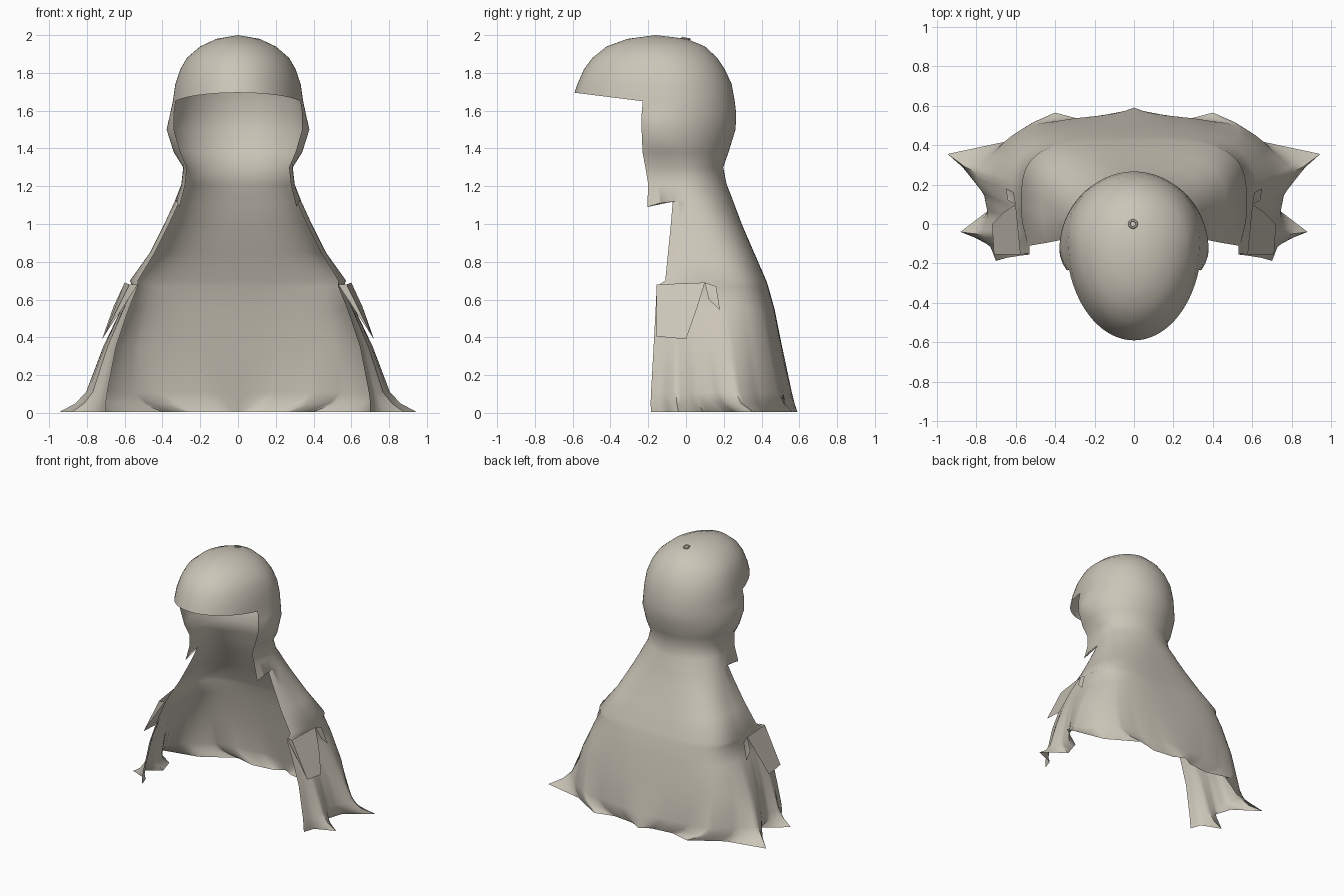
import bpy, bmesh, math
from mathutils import Vector

if "Cube" in bpy.data.objects:
    bpy.data.objects.remove(bpy.data.objects["Cube"])

cloth = bpy.data.materials.new("pale_cloth")
cloth.diffuse_color = (0.60, 0.56, 0.48, 1)
cloth.use_nodes = True
cloth.node_tree.nodes["Principled BSDF"].inputs["Base Color"].default_value = cloth.diffuse_color

SIDE = 0.64          # share of a half section that lies behind the widest point
N = 50               # columns from the middle of the back to the front edge
M = 16               # extra columns closing the brim at the front

# Ragged hem, half outline: (share along section, x, y)
HEM = [(0, 0, .59), (.08, .08, .545), (.2, .25, .525), (.32, .40, .565), (.48, .64, .42),
       (.6, .945, .355), (.68, .75, .22), (.76, .71, .09), (.86, .88, -.04), (.94, .73, -.10),
       (1, .70, -.185)]

# Open rows: z, half width, y widest, y back, edge x, edge y, roundness, hem share
ROWS = [(.005, .80, .15, .575, .70, -.19, .7, 1), (.05, .78, .15, .56, .70, -.19, .7, .5),
        (.11, .76, .15, .55, .69, -.185, .68, .25), (.35, .69, .13, .50, .64, -.17, .62, .1),
        (.55, .61, .10, .465, .575, -.16, .57, .03), (.67, .56, .08, .435, .53, -.155, .55, 0),
        (.70, .572, .08, .425, .53, -.11, .55, 0), (.85, .465, .06, .36, .44, -.095, .62, 0),
        (1.0, .39, .04, .295, .365, -.08, .75, 0), (1.12, .335, .02, .25, .31, -.07, .9, 0),
        (1.13, .331, .02, .247, .31, -.205, .9, 0), (1.21, .30, -.01, .215, .28, -.20, 1, 0),
        (1.30, .29, -.04, .197, .27, -.215, 1, 0), (1.38, .34, -.08, .225, .305, -.23, 1, 0),
        (1.50, .378, -.13, .262, .34, -.235, 1, 0), (1.58, .36, -.11, .266, .34, -.235, 1, 0)]

# Closed hood rows: z, half width, y front, y back, y widest
HOOD = [(1.65, .345, -.59, .258, -.08), (1.74, .332, -.575, .242, -.09),
        (1.82, .305, -.54, .205, -.10), (1.88, .27, -.495, .165, -.12),
        (1.94, .20, -.42, .10, -.14), (1.98, .115, -.31, .005, -.15)]


def hem_at(u):
    for (a, x0, y0), (b, x1, y1) in zip(HEM, HEM[1:]):
        if u <= b + 1e-9:
            k = (u - a) / (b - a)
            return x0 + (x1 - x0) * k, y0 + (y1 - y0) * k


def open_half(z, w, ym, yb, xe, ye, p, share):
    pts = []
    for i in range(N + 1):
        u = i / N
        if u <= SIDE:
            t = u / SIDE * math.pi / 2
            x = w * math.sin(t) ** p
            y = ym + (yb - ym) * max(math.cos(t), 0) ** p
        else:
            k = (u - SIDE) / (1 - SIDE)
            x, y = w + (xe - w) * k * k, ym + (ye - ym) * k
        hx, hy = hem_at(u)
        pz = z - (.04 * max(0, (u - .8) / .2) if z == 1.13 else 0)   # collar point
        pts.append(Vector((x + (hx - x) * share, y + (hy - y) * share, pz)))
    return pts


def hood_half(z, w, yf, yb, ym):
    lip = math.radians(17)
    pts = []
    for i in range(N + M + 1):
        u = i / N
        if u <= SIDE:
            t = u / SIDE * math.pi / 2
        elif i <= N:
            t = math.pi / 2 + lip * (u - SIDE) / (1 - SIDE)
        else:
            t = math.pi / 2 + lip + (math.pi / 2 - lip) * (i - N) / M
        c = math.cos(t)
        y = ym + c * (yb - ym if c > 0 else ym - yf)
        pz = z
        if z == 1.65:                       # brim rises toward the front
            pz += .045 * min(1, max(0, (-.23 - y) / .36))
        pts.append(Vector((w * math.sin(t), y, pz)))
    return pts


def finish(name, bm, angle):
    bmesh.ops.remove_doubles(bm, verts=bm.verts[:], dist=.0005)
    bmesh.ops.recalc_face_normals(bm, faces=bm.faces[:])
    me = bpy.data.meshes.new(name)
    bm.to_mesh(me)
    bm.free()
    me.materials.append(cloth)
    ob = bpy.data.objects.new(name, me)
    bpy.context.collection.objects.link(ob)
    bpy.ops.object.select_all(action='DESELECT')
    ob.select_set(True)
    bpy.context.view_layer.objects.active = ob
    bpy.ops.object.shade_smooth_by_angle(angle=math.radians(angle))
    return ob


def mirrored(pts, s):
    return [Vector((p.x * s, p.y, p.z)) for p in pts]


def loft(bm, rows):
    grid = [[bm.verts.new(p) for p in r] for r in rows]
    for a, b in zip(grid, grid[1:]):
        for i in range(len(a) - 1):
            bm.faces.new((a[i], a[i + 1], b[i + 1], b[i]))
    return grid


# Hooded cloak: open drape below, closed hood with brim above
drape = [open_half(*r) for r in ROWS]
hood = [hood_half(*r) for r in HOOD]
drape.append(hood[0][:N + 1])
bm = bmesh.new()
for s in (1, -1):
    loft(bm, [mirrored(r, s) for r in drape])
    top = loft(bm, [mirrored(r, s) for r in hood])[-1]
    crown = bm.verts.new((0, -.16, 2.0))
    for a, b in zip(top, top[1:]):
        bm.faces.new((a, b, crown))
finish("hooded_cloak", bm, 60)

# Hanging cuffs: folded outer panel with a small torn point behind
bm = bmesh.new()
for s in (1, -1):
    def face(*pts):
        bm.faces.new([bm.verts.new((x * s, y, z)) for x, y, z in pts])
    face((.575, -.155, .68), (.71, -.155, .405), (.72, 0, .39), (.66, .06, .56), (.60, .10, .69))
    face((.53, -.15, .68), (.575, -.155, .68), (.71, -.155, .405))
    face((.60, .10, .69), (.65, .18, .545), (.61, .16, .67))
    face((.60, .10, .69), (.64, .12, .60), (.65, .18, .545))
finish("hanging_cuffs", bm, 30)

# Small ring on the crown
bpy.ops.mesh.primitive_torus_add(major_radius=.019, minor_radius=.006, major_segments=12,
                                 minor_segments=6, location=(-.005, 0, 1.982),
                                 rotation=(-.2, 0, 0))
ring = bpy.context.object
ring.name = "crown_ring"
ring.data.materials.append(cloth)
